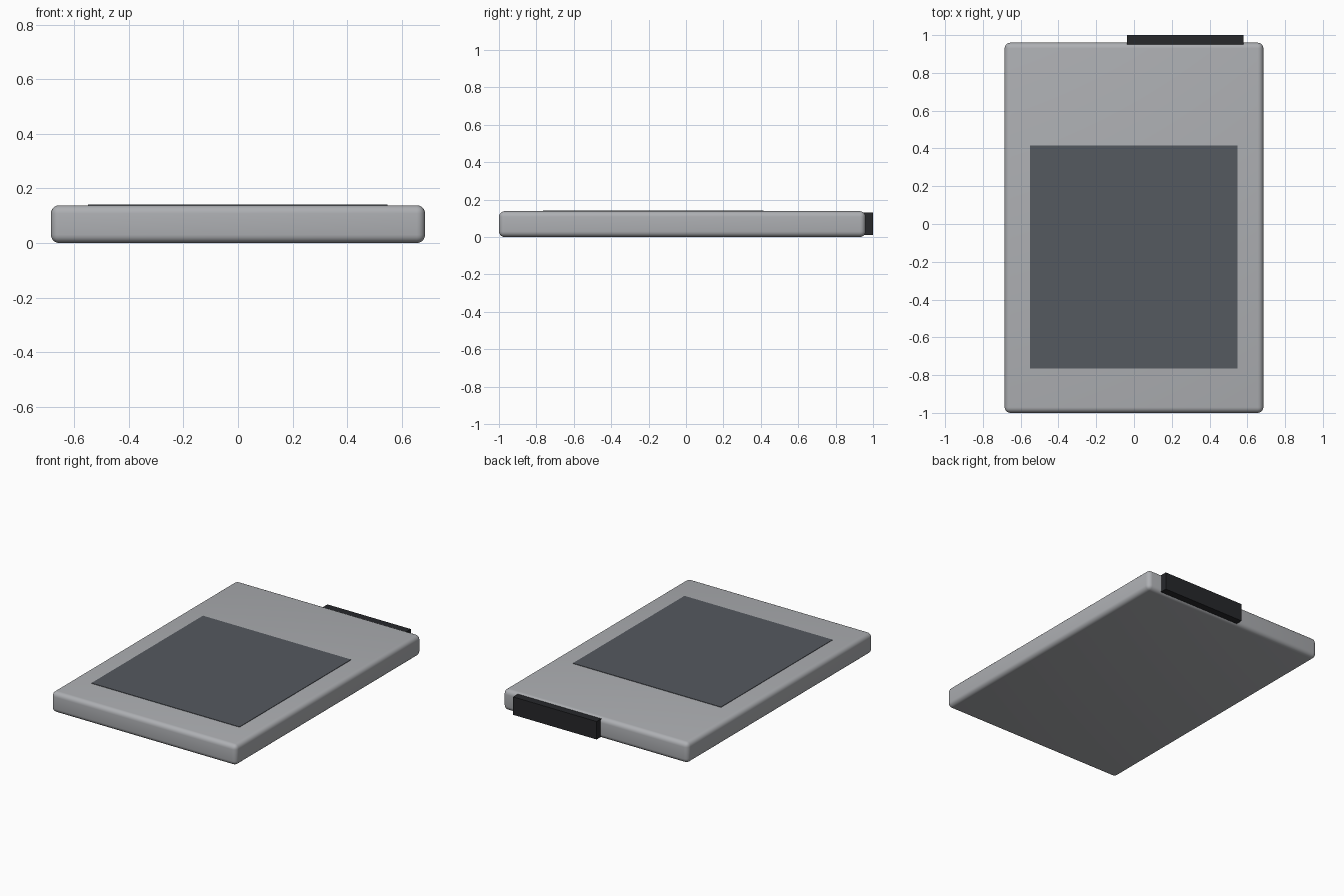
import bpy

if "Cube" in bpy.data.objects:
    bpy.data.objects.remove(bpy.data.objects["Cube"])


def box(name, lo, hi, bevel=0.0, color=None):
    """Box between two corners, optionally rounded and coloured."""
    size = [b - a for a, b in zip(lo, hi)]
    centre = [(a + b) / 2 for a, b in zip(lo, hi)]
    bpy.ops.mesh.primitive_cube_add(size=1, location=centre)
    obj = bpy.context.object
    obj.name = name
    obj.scale = size
    bpy.ops.object.transform_apply(location=False, rotation=False, scale=True)
    if bevel:
        mod = obj.modifiers.new("rounding", 'BEVEL')
        mod.width = bevel
        mod.segments = 5
        bpy.ops.object.modifier_apply(modifier=mod.name)
        bpy.ops.object.shade_smooth_by_angle()
    if color:
        mat = bpy.data.materials.new(name + "_colour")
        mat.diffuse_color = (*color, 1)
        mat.use_nodes = True
        mat.node_tree.nodes["Principled BSDF"].inputs["Base Color"].default_value = mat.diffuse_color
        obj.data.materials.append(mat)
    return obj


# Rounded drive housing
box("housing", (-0.685, -1.0, 0.0), (0.685, 0.96, 0.138), bevel=0.03,
    color=(0.42, 0.43, 0.45))

# Thin label plate on the top face
box("label_plate", (-0.55, -0.765, 0.132), (0.547, 0.415, 0.141),
    color=(0.09, 0.10, 0.115))

# Connector block on the back edge
box("connector", (-0.038, 0.945, 0.01), (0.58, 1.0, 0.13),
    color=(0.02, 0.021, 0.024))
